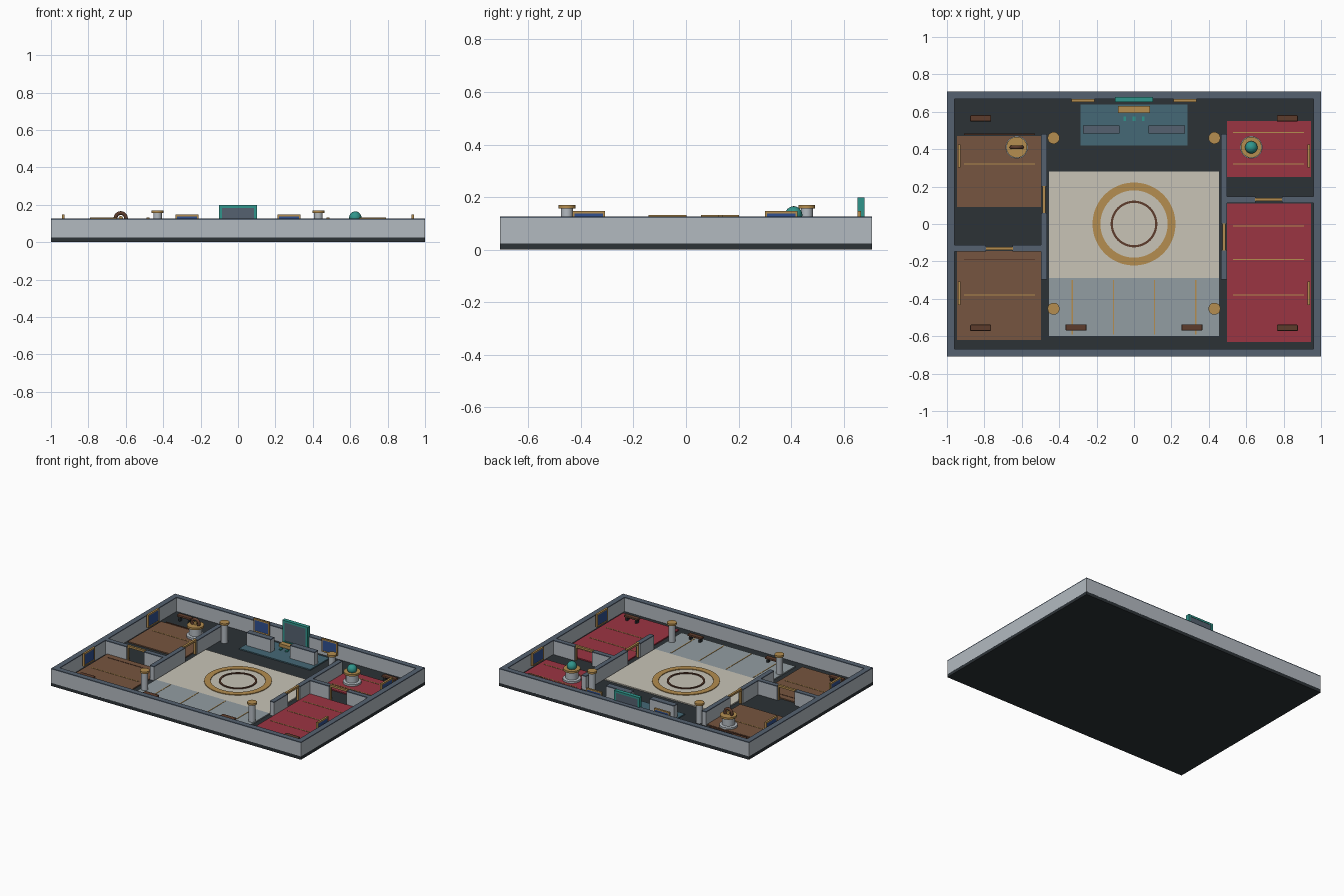
import bpy, bmesh, math
from mathutils import Matrix

if "Cube" in bpy.data.objects:
    bpy.data.objects.remove(bpy.data.objects["Cube"])

def mat(name, r, g, b):
    m = bpy.data.materials.new(name)
    m.diffuse_color = (r, g, b, 1)
    m.use_nodes = True
    m.node_tree.nodes["Principled BSDF"].inputs["Base Color"].default_value = m.diffuse_color
    return m

DARK = mat("charcoal", .025, .032, .037)
STONE = mat("pale_stone", .45, .49, .53)
SLATE = mat("slate", .09, .12, .16)
CREAM = mat("cream", .58, .55, .47)
TILE = mat("blue_grey_tile", .29, .34, .36)
GOLD = mat("brass", .46, .27, .08)
WOOD = mat("wood_floor", .18, .09, .05)
BROWN = mat("dark_wood", .11, .045, .025)
RED = mat("red_floor", .33, .035, .055)
TEAL = mat("teal_floor", .06, .14, .18)
GREEN = mat("green_accent", .03, .30, .26)
BLUE = mat("blue_canvas", .03, .08, .28)

def finish(name, bm, m):
    bmesh.ops.recalc_face_normals(bm, faces=bm.faces)
    me = bpy.data.meshes.new(name)
    bm.to_mesh(me)
    bm.free()
    ob = bpy.data.objects.new(name, me)
    bpy.context.collection.objects.link(ob)
    me.materials.append(m)
    return ob

def box(name, x0, x1, y0, y1, z0, z1, m, bevel=0):
    bm = bmesh.new()
    mtx = (Matrix.Translation(((x0+x1)/2, (y0+y1)/2, (z0+z1)/2))
           @ Matrix.Diagonal((x1-x0, y1-y0, z1-z0, 1)))
    bmesh.ops.create_cube(bm, size=1, matrix=mtx)
    ob = finish(name, bm, m)
    if bevel:
        b = ob.modifiers.new("bevel", 'BEVEL')
        b.width, b.segments = bevel, 2
    return ob

def lathe(name, loc, prof, m, closed=False, n=32, upright=False):
    """Spin (radius, z) points round the z axis, or the y axis if upright."""
    bm = bmesh.new()
    rings = [[bm.verts.new((r*math.cos(2*math.pi*i/n), r*math.sin(2*math.pi*i/n), z))
              for i in range(n)] for r, z in prof]
    pairs = list(zip(rings, rings[1:])) + ([(rings[-1], rings[0])] if closed else [])
    for a, b in pairs:
        for i in range(n):
            j = (i+1) % n
            bm.faces.new((a[i], a[j], b[j], b[i]))
    if not closed:
        bm.faces.new(rings[0])
        bm.faces.new(rings[-1])
    if upright:
        bm.transform(Matrix.Rotation(math.pi/2, 4, 'X'))
    bm.transform(Matrix.Translation(loc))
    ob = finish(name, bm, m)
    bpy.context.view_layer.objects.active = ob
    ob.select_set(True)
    bpy.ops.object.shade_smooth_by_angle(angle=math.radians(40))
    ob.select_set(False)
    return ob

def wall(name, x0, x1, y0, y1):
    box(name, x0, x1, y0, y1, .022, .120, STONE)
    box(name + "_cap", x0, x1, y0, y1, .120, .127, SLATE)

W, D, T = 1.0, .708, .04
# base slab and outer walls
box("base_slab", -W, W, -D, D, 0, .024, DARK)
for s, n in ((-1, "front"), (1, "back")):
    y = sorted((s*D, s*(D-T)))
    wall(n + "_wall", -W, W, *y)
for s, n in ((-1, "left"), (1, "right")):
    x = sorted((s*W, s*(W-T)))
    wall(n + "_wall", *x, -D+T, D-T)

# room floors
for name, a, m in (
        ("hall_floor", (-.455, .455, -.29, .28), CREAM),
        ("entry_floor", (-.455, .455, -.60, -.29), TILE),
        ("stage_floor", (-.285, .285, .42, .64), TEAL),
        ("left_back_floor", (-.945, -.497, .09, .47), WOOD),
        ("left_front_floor", (-.945, -.497, -.62, -.145), WOOD),
        ("right_back_floor", (.497, .945, .25, .55), RED),
        ("right_front_floor", (.497, .945, -.63, .11), RED)):
    box(name, *a, .02, .032, m)

# floor inlay strips
for x in (-.33, -.11, .11, .33):
    box("entry_inlay", x-.003, x+.003, -.59, -.30, .03, .034, GOLD)
for s, ys in ((-1, (.32, -.38)), (1, (.49, .32, -.01, -.19, -.38))):
    for y in ys:
        box("room_inlay", s*.72-.19, s*.72+.19, y-.003, y+.003, .03, .034, GOLD)
for y in (.48, -.19):
    box("room_inlay", -.91, -.53, y-.003, y+.003, .022, .034, BROWN)

# hall floor rings
lathe("outer_floor_ring", (0, 0, 0), [(.18, .03), (.222, .03), (.222, .037), (.18, .037)], GOLD, True, 48)
lathe("inner_floor_ring", (0, 0, 0), [(.113, .03), (.125, .03), (.125, .038), (.113, .038)], BROWN, True, 48)

# inner walls with door gaps and brass door frames
for s, gy, cy in ((-1, .13, -.13), (1, -.07, .13)):
    x0, x1 = sorted((s*.464, s*.498))
    xm = (x0+x1)/2
    wall("hall_side_wall", x0, x1, -.298, gy-.07)
    wall("hall_side_wall", x0, x1, gy+.07, .482)
    box("door_lintel", xm-.008, xm+.008, gy-.072, gy+.072, .117, .131, GOLD)
    wall("room_divider", *sorted((s*.96, s*.79)), cy-.017, cy+.017)
    wall("room_divider", *sorted((s*.65, s*.498)), cy-.017, cy+.017)
    box("door_lintel", s*.72-.072, s*.72+.072, cy-.008, cy+.008, .117, .131, GOLD)
    for e in (-1, 1):
        y, x = gy+e*.067, s*.72+e*.067
        box("door_post", xm-.008, xm+.008, y-.005, y+.005, .024, .12, GOLD)
        box("door_post", x-.005, x+.005, cy-.008, cy+.008, .024, .12, GOLD)

# columns
for x in (-.43, .43):
    for y in (-.453, .46):
        lathe("column_shaft", (x, y, 0), [(.023, .024), (.023, .158)], STONE, n=20)
        lathe("column_capital", (x, y, 0), [(.032, .156), (.032, .17)], GOLD, n=20)

# stage: low screens, plinth, markers and large display
for s in (-1, 1):
    wall("stage_screen", *sorted((s*.078, s*.272)), .485, .527)
box("stage_plinth", -.085, .085, .593, .63, .03, .055, GOLD)
for x in (-.05, 0, .05):
    box("stage_marker", x-.007, x+.007, .55, .575, .03, .04, GREEN)
for s in (-1, 1):
    box("display_frame_side", *sorted((s*.086, s*.102)), .652, .68, .035, .198, GREEN)
for z in (.035, .184):
    box("display_frame_rail", -.102, .102, .652, .68, z, z+.014, GREEN)
box("display_panel", -.087, .087, .657, .678, .045, .188, SLATE)

# framed pictures: along "x" (back wall) or "y" (side walls)
def picture(cx, cy, along_y):
    def part(name, u0, u1, t, z0, z1, m):
        if along_y:
            box(name, cx-t, cx+t, cy+u0, cy+u1, z0, z1, m)
        else:
            box(name, cx+u0, cx+u1, cy-t, cy+t, z0, z1, m)
    part("picture_canvas", -.055, .055, .005, .06, .14, BLUE)
    part("picture_rail", -.062, .062, .007, .138, .147, GOLD)
    part("picture_rail", -.062, .062, .007, .053, .062, GOLD)
    for e in (-.062, .054):
        part("picture_stile", e, e+.008, .007, .06, .14, GOLD)

for s in (-1, 1):
    picture(s*.272, .66, False)
    picture(s*.935, .363, True)
    picture(s*.935, -.37, True)

# benches
for x, y in ((.82, .565), (.82, -.555), (.31, -.553)):
    for s in (-1, 1):
        box("bench_seat", s*x-.056, s*x+.056, y-.017, y+.017, .055, .07, BROWN, .005)
        for e in (-.038, .038):
            box("bench_leg", s*x+e-.007, s*x+e+.007, y-.012, y+.012, .024, .056, DARK)

# exhibit pedestals
for s in (-1, 1):
    p = (s*.627, .41, 0)
    lathe("pedestal", p, [(.06, .03), (.06, .045), (.042, .048), (.042, .105)], STONE)
    lathe("pedestal_top", p, [(.056, .102), (.056, .116)], GOLD)

# ring exhibit
circle = [(.028 + .010*math.cos(a), .010*math.sin(a)) for a in
          (2*math.pi*i/12 for i in range(12))]
lathe("ring_exhibit", (-.627, .41, .128), circle, BROWN, True, 32, True)
lathe("ring_exhibit_core", (-.627, .41, .128), [(.012, -.006), (.012, .006)], GOLD, n=20, upright=True)

# orb exhibit
orb = [(max(.033*math.cos(a), .0005), .033*math.sin(a)) for a in
       (-math.pi/2 + math.pi*i/12 for i in range(13))]
lathe("orb_exhibit", (.627, .41, .132), orb, GREEN, n=24)
